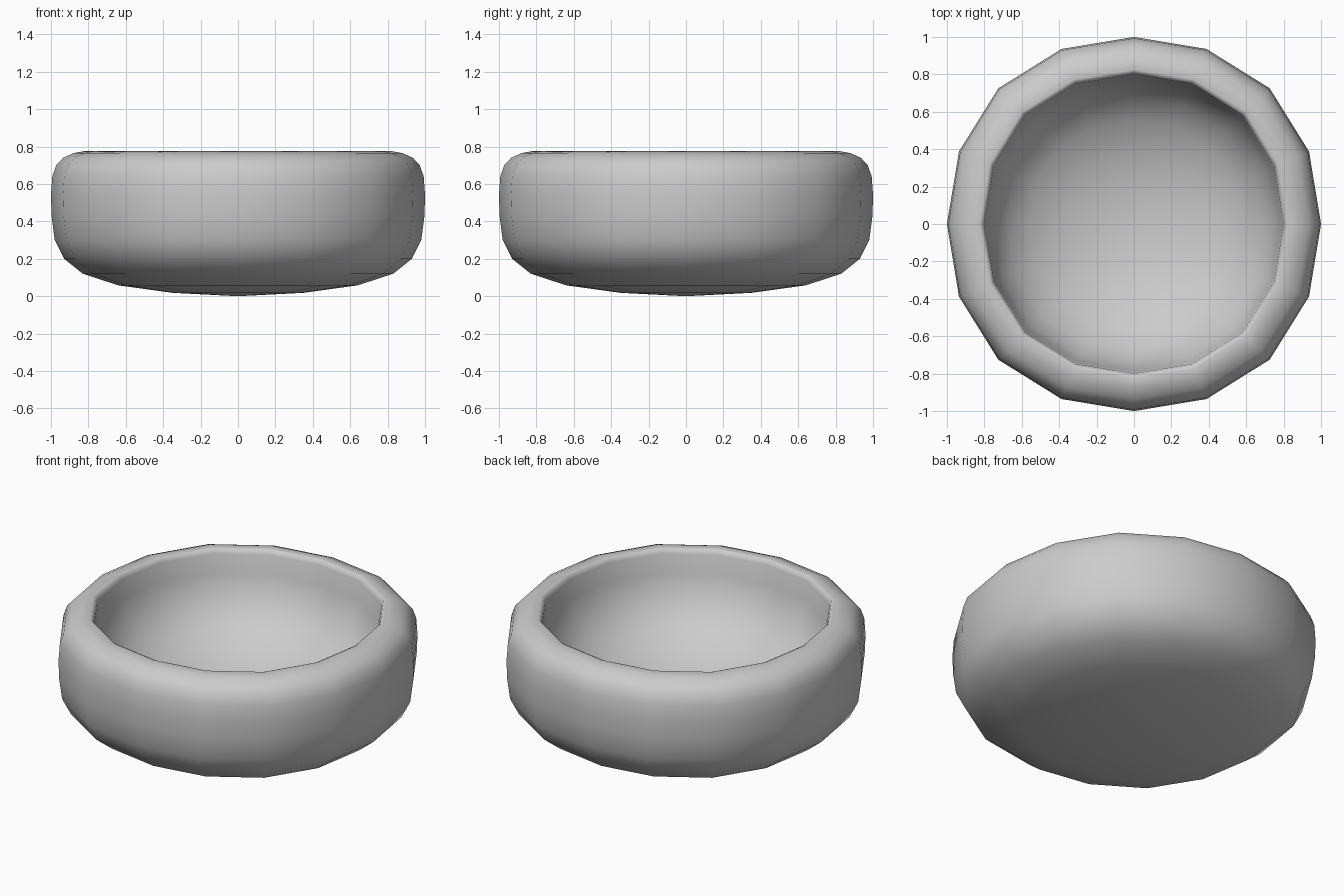
import bpy, bmesh, math

if "Cube" in bpy.data.objects:
    bpy.data.objects.remove(bpy.data.objects["Cube"])

SIDES = 16

# Half cross-section (radius, height): outer underside, wall, rim, then inside
profile = [
    (0.0, 0.0), (0.35, 0.018), (0.64, 0.058), (0.83, 0.12), (0.93, 0.20),
    (0.98, 0.30), (0.997, 0.43), (1.0, 0.54), (0.993, 0.64), (0.972, 0.70),
    (0.935, 0.74), (0.88, 0.765), (0.825, 0.775),
    (0.81, 0.768), (0.80, 0.745), (0.785, 0.63), (0.75, 0.52), (0.68, 0.41),
    (0.56, 0.315), (0.38, 0.235), (0.2, 0.195), (0.0, 0.18),
]


def lathe(name, points, sides):
    """Revolve a profile around z, slightly squared towards the diagonals."""
    bm = bmesh.new()
    rings = []
    for r, z in points:
        if r == 0:
            rings.append([bm.verts.new((0, 0, z))] * sides)
            continue
        ring = []
        for i in range(sides):
            a = 2 * math.pi * i / sides
            rr = r * (1 + 0.026 * math.sin(2 * a) ** 2)
            ring.append(bm.verts.new((rr * math.cos(a), rr * math.sin(a), z)))
        rings.append(ring)
    for a, b in zip(rings, rings[1:]):
        for i in range(sides):
            j = (i + 1) % sides
            corners = list(dict.fromkeys((a[i], a[j], b[j], b[i])))
            bm.faces.new(corners).smooth = True
    bmesh.ops.recalc_face_normals(bm, faces=bm.faces)
    mesh = bpy.data.meshes.new(name)
    bm.to_mesh(mesh)
    bm.free()
    obj = bpy.data.objects.new(name, mesh)
    bpy.context.collection.objects.link(obj)
    return obj


# Thick-walled bowl
lathe("bowl", profile, SIDES)
